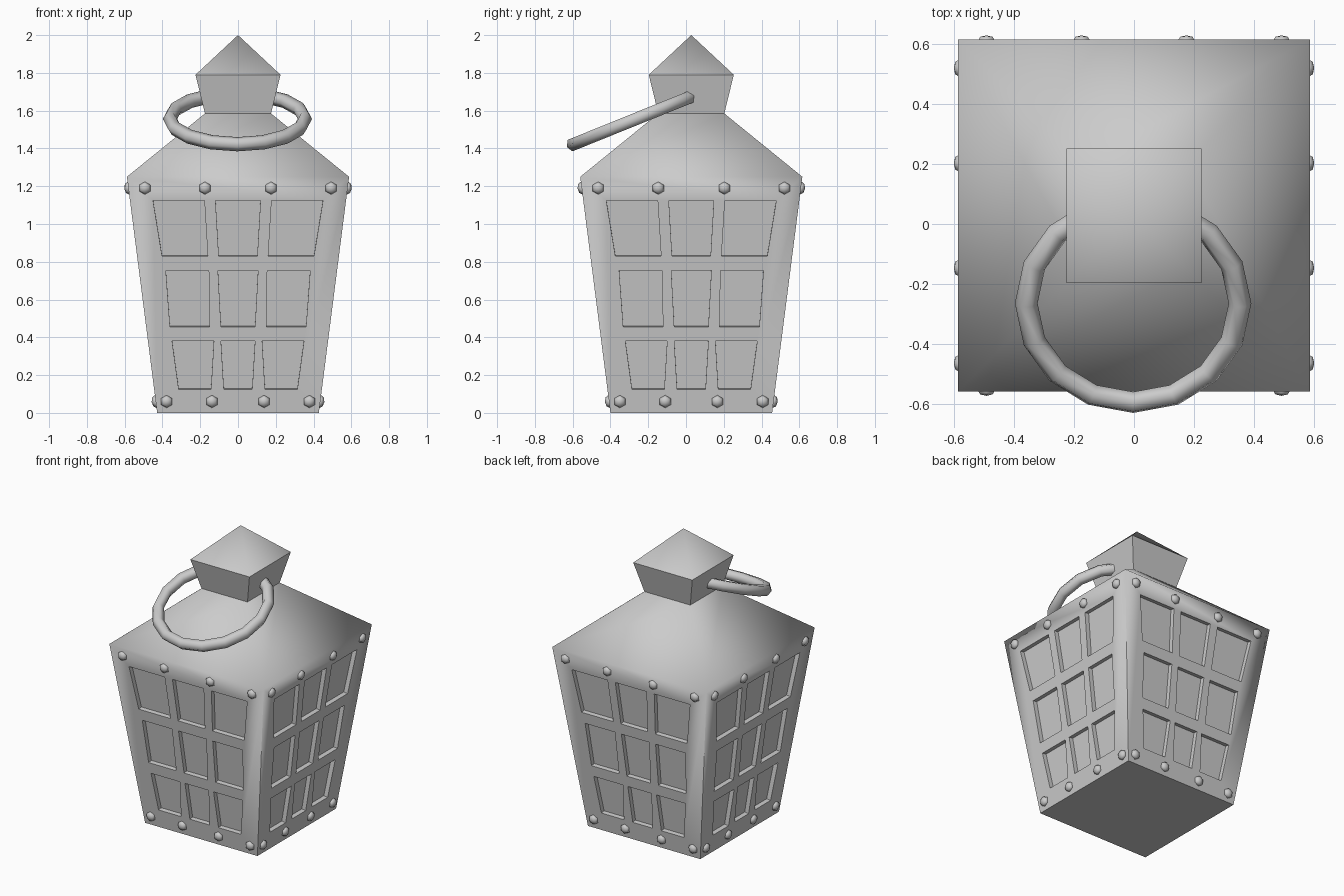
import bpy, bmesh, math
from mathutils import Matrix, Vector

if "Cube" in bpy.data.objects:
    bpy.data.objects.remove(bpy.data.objects["Cube"])

CY = 0.028                      # lantern axis sits slightly behind the origin
BASE, EAVE, EAVE_Z = 0.428, 0.588, 1.25


def half_width(z):
    return BASE + (EAVE - BASE) * z / EAVE_Z


def turn(i):
    return Matrix.Translation((0, CY, 0)) @ Matrix.Rotation(i * math.pi / 2, 4, 'Z')


def smooth(obj):
    bpy.ops.object.select_all(action='DESELECT')
    obj.select_set(True)
    bpy.context.view_layer.objects.active = obj
    bpy.ops.object.shade_smooth_by_angle(angle=math.radians(60.5))


def finish(bm, name):
    mesh = bpy.data.meshes.new(name)
    bm.to_mesh(mesh)
    bm.free()
    obj = bpy.data.objects.new(name, mesh)
    bpy.context.collection.objects.link(obj)
    smooth(obj)
    return obj


# Pane grid: height, then outer edge, inner edge and centre pane half width
LEVELS = [(0.125, 0.314, 0.143, 0.075), (0.38, 0.349, 0.128, 0.09),
          (0.455, 0.36, 0.15, 0.09), (0.755, 0.382, 0.155, 0.106),
          (0.83, 0.402, 0.16, 0.102), (1.125, 0.45, 0.178, 0.119)]

# Body: four tapered walls with recessed panes, hipped roof and floor
bm = bmesh.new()
panes = []
for i in range(4):
    m = turn(i)

    def vert(x, z):
        return bm.verts.new(m @ Vector((x, -half_width(z), z)))

    bl, br = vert(-BASE, 0), vert(BASE, 0)
    tl, tr = vert(-EAVE, EAVE_Z), vert(EAVE, EAVE_Z)
    rows = [[vert(x, z) for x in (-a, -b, -c, c, b, a)] for z, a, b, c in LEVELS]
    # frame strips around the pane grid
    bm.faces.new([bl, br] + rows[0][::-1])
    bm.faces.new([tr, tl] + rows[-1])
    bm.faces.new([tl, bl] + [r[0] for r in rows])
    bm.faces.new([br, tr] + [r[-1] for r in rows[::-1]])
    for r in range(5):
        for c in range(5):
            f = bm.faces.new((rows[r][c], rows[r][c + 1],
                              rows[r + 1][c + 1], rows[r + 1][c]))
            if r % 2 == 0 and c % 2 == 0:
                panes.append(f)
    # roof slope
    top = [bm.verts.new(m @ Vector((x, -0.175, 1.585))) for x in (0.175, -0.175)]
    bm.faces.new([tl, tr] + top)
bm.faces.new([bm.verts.new((x * BASE, CY + y * BASE, 0))
              for x, y in ((-1, -1), (-1, 1), (1, 1), (1, -1))])
bm.normal_update()
bmesh.ops.inset_individual(bm, faces=panes, thickness=0, depth=-0.03)
bmesh.ops.remove_doubles(bm, verts=bm.verts, dist=1e-4)
finish(bm, "lantern_body")

# Cap: flared square neck with a pyramid top
bm = bmesh.new()
corners = ((-1, -1), (1, -1), (1, 1), (-1, 1))
low, high = [[bm.verts.new((x * h, CY + y * h, z)) for x, y in corners]
             for h, z in ((0.175, 1.585), (0.225, 1.79))]
tip = bm.verts.new((0, CY, 2.0))
for k in range(4):
    n = (k + 1) % 4
    bm.faces.new((low[k], low[n], high[n], high[k]))
    bm.faces.new((high[k], high[n], tip))
finish(bm, "top_cap")

# Rivets: six-sided domes along the top and bottom of each wall
bm = bmesh.new()
lean = Matrix.Rotation(math.pi / 2 + math.atan((EAVE - BASE) / EAVE_Z), 4, 'X')
for i in range(4):
    for z, xs in ((1.19, (-0.493, -0.175, 0.175, 0.493)),
                  (0.06, (-0.378, -0.138, 0.138, 0.378))):
        for x in xs:
            place = turn(i) @ Matrix.Translation((x, -half_width(z), z)) @ lean
            bmesh.ops.create_uvsphere(bm, u_segments=6, v_segments=4, radius=1,
                                      matrix=place @ Matrix.Diagonal((0.034, 0.034, 0.022, 1)))
finish(bm, "rivets")

# Carrying ring, tilted down toward the front
bpy.ops.mesh.primitive_torus_add(major_segments=16, minor_segments=6,
                                 major_radius=0.357, minor_radius=0.038,
                                 location=(-0.003, -0.265, 1.556),
                                 rotation=(math.radians(22), 0, 0))
ring = bpy.context.object
ring.name = "carrying_ring"
smooth(ring)
